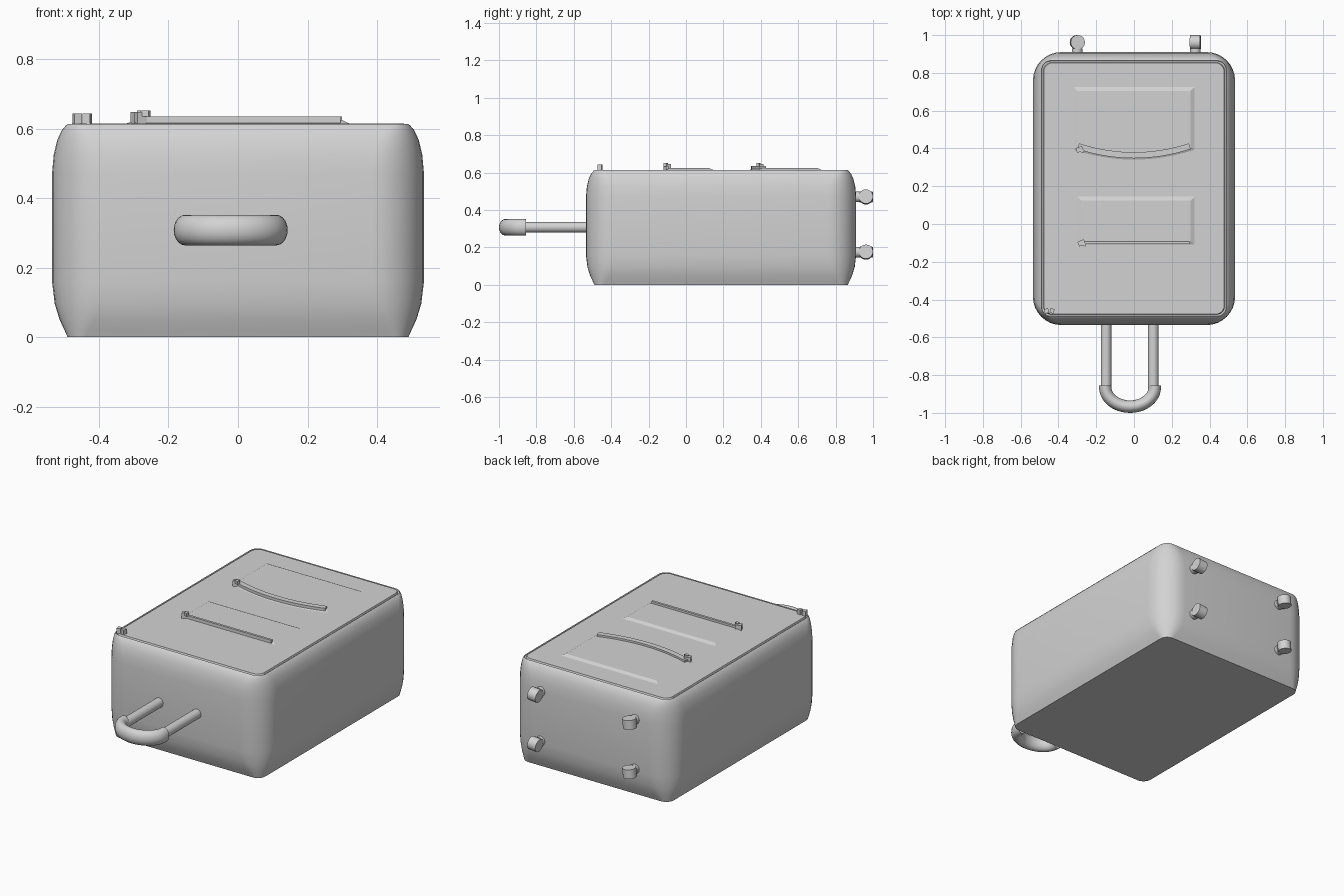
import bpy, bmesh, math
from mathutils import Vector, Matrix

if "Cube" in bpy.data.objects:
    bpy.data.objects.remove(bpy.data.objects["Cube"])

grey = bpy.data.materials.new("light_grey")
grey.diffuse_color = (0.65, 0.65, 0.65, 1)
grey.use_nodes = True
grey.node_tree.nodes["Principled BSDF"].inputs["Base Color"].default_value = grey.diffuse_color


def finish(name, bm, smooth=True):
    bmesh.ops.recalc_face_normals(bm, faces=bm.faces)
    me = bpy.data.meshes.new(name)
    bm.to_mesh(me)
    bm.free()
    ob = bpy.data.objects.new(name, me)
    me.materials.append(grey)
    bpy.context.collection.objects.link(ob)
    if smooth:
        bpy.ops.object.select_all(action='DESELECT')
        ob.select_set(True)
        bpy.context.view_layer.objects.active = ob
        bpy.ops.object.shade_smooth_by_angle(angle=math.radians(35))
    return ob


def loft(name, rings, smooth=True):
    """Skin a list of equal-length point rings and cap both ends."""
    bm = bmesh.new()
    rows = [[bm.verts.new(p) for p in r] for r in rings]
    n = len(rows[0])
    for a, b in zip(rows, rows[1:]):
        for i in range(n):
            j = (i + 1) % n
            bm.faces.new((a[i], a[j], b[j], b[i]))
    bm.faces.new(rows[0])
    bm.faces.new(rows[-1])
    return finish(name, bm, smooth)


def sweep(name, path, section, z):
    """Sweep a (side, up) section along a flat path."""
    rings = []
    for i, p in enumerate(path):
        a, b = path[max(i - 1, 0)], path[min(i + 1, len(path) - 1)]
        t = Vector((b[0] - a[0], b[1] - a[1])).normalized()
        rings.append([(p[0] - t.y * s, p[1] + t.x * s, z + u) for s, u in section])
    return loft(name, rings)


def ellipse(rx, ry, n=20):
    return [(rx * math.cos(2 * math.pi * i / n), ry * math.sin(2 * math.pi * i / n))
            for i in range(n)]


def rect(w, h):
    return [(-w / 2, 0), (w / 2, 0), (w / 2, h), (-w / 2, h)]


def rounded(inset, z, r):
    """Rounded rectangle ring of the case outline."""
    hx, hy, cy, pts = 0.535 - inset, 0.7225 - inset, 0.1875, []
    for k, (sx, sy) in enumerate([(1, 1), (-1, 1), (-1, -1), (1, -1)]):
        for i in range(9):
            a = math.pi / 2 * (k + i / 8)
            pts.append((sx * (hx - r) + r * math.cos(a),
                        cy + sy * (hy - r) + r * math.sin(a), z))
    return pts


# Case body with a narrow seam groove round the lid
profile = [(0.045, 0), (0.036, 0.02), (0.022, 0.05), (0.008, 0.095), (0, 0.16),
           (0, 0.47), (0.005, 0.525), (0.015, 0.567), (0.028, 0.595), (0.04, 0.609),
           (0.045, 0.613), (0.048, 0.606), (0.055, 0.606), (0.058, 0.615)]
loft("case_body", [rounded(i, z, max(0.045, 0.15 - 2.2 * i)) for i, z in profile])


# Raised front pockets
def pocket(name, outline, inset, z0, z1):
    xs, ys = [p[0] for p in outline], [p[1] for p in outline]
    cx, cy = (min(xs) + max(xs)) / 2, (min(ys) + max(ys)) / 2
    kx = 1 - inset / (max(xs) - cx)
    ky = 1 - inset / (max(ys) - cy)
    loft(name, [[(x, y, z0) for x, y in outline],
                [(cx + (x - cx) * kx, cy + (y - cy) * ky, z1) for x, y in outline]], False)


curve = [(x, 0.33 + 0.055 * (x / 0.33) ** 2) for x in [-0.33 + 0.055 * i for i in range(13)]]
pocket("upper_pocket", curve + [(0.33, 0.735), (-0.33, 0.735)], 0.03, 0.61, 0.624)
pocket("lower_pocket", [(-0.31, -0.12), (0.33, -0.12), (0.33, 0.155), (-0.31, 0.155)],
       0.03, 0.61, 0.624)

# Pocket zippers
arc = [(x, 0.364 + 0.046 * (x / 0.29) ** 2) for x in [-0.295 + 0.59 * i / 16 for i in range(17)]]
sweep("upper_zipper", arc, rect(0.032, 0.02), 0.615)
sweep("lower_zipper", [(-0.285, -0.1), (0.295, -0.1)], rect(0.014, 0.02), 0.615)


# Zipper pulls
def box(name, c, size, turn=0):
    bm = bmesh.new()
    bmesh.ops.create_cube(bm, size=1, matrix=Matrix.Translation(c)
                          @ Matrix.Rotation(turn, 4, 'Z') @ Matrix.Diagonal((*size, 1)))
    finish(name, bm, False)


for name, x, y in (("upper", -0.288, 0.395), ("lower", -0.278, -0.1)):
    box(name + "_zipper_slider", (x, y, 0.63), (0.036, 0.026, 0.034), 0.4)
    box(name + "_zipper_tab", (x + 0.012, y - 0.008, 0.643), (0.024, 0.016, 0.018), -0.3)
for i, x in enumerate((-0.463, -0.434)):
    box("lid_zipper_pull_%d" % (i + 1), (x, -0.46, 0.627), (0.022, 0.024, 0.032), 0.25 - 0.5 * i)

# Pull handle: two rods and a U-shaped grip
for side, x in (("left", -0.148), ("right", 0.102)):
    sweep(side + "_handle_rod", [(x, -0.9), (x, -0.5)], ellipse(0.028, 0.028), 0.308)
u_path = [(-0.152, -0.855)] + [
    (-0.021 - 0.131 * math.cos(math.pi * i / 20), -0.865 - 0.102 * math.sin(math.pi * i / 20))
    for i in range(21)] + [(0.11, -0.855)]
sweep("handle_grip", u_path, ellipse(0.033, 0.044), 0.308)


# Swivel casters on the back end
def cylinder(name, c, r, depth, axis):
    bm = bmesh.new()
    rot = Vector((0, 0, 1)).rotation_difference(Vector(axis)).to_matrix().to_4x4()
    bmesh.ops.create_cone(bm, cap_ends=True, segments=20, radius1=r, radius2=r, depth=depth,
                          matrix=Matrix.Translation(c) @ rot)
    finish(name, bm)


for side, x, axis in (("left", -0.3, (0.1, 0, 1)), ("right", 0.325, (1, 0, 0.1))):
    for row, z in (("upper", 0.47), ("lower", 0.175)):
        tag = side + "_" + row
        cylinder(tag + "_caster_mount", (x, 0.915, z), 0.028, 0.03, (0, 1, 0))
        cylinder(tag + "_caster_stem", (x, 0.935, z), 0.018, 0.04, (0, 1, 0))
        cylinder(tag + "_wheel", (x, 0.962, z), 0.038, 0.054, axis)
